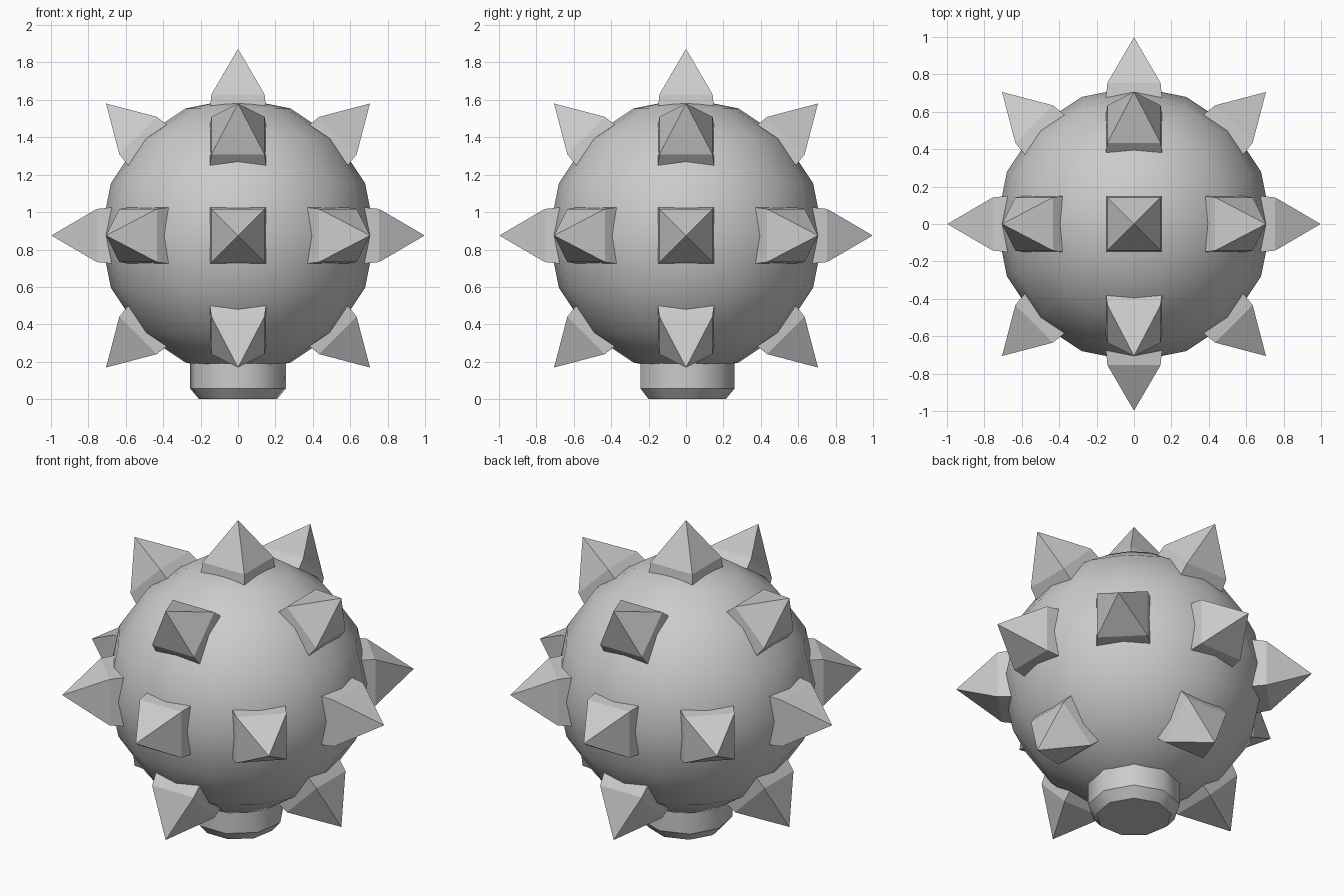
import bpy, bmesh
from math import pi, sin, cos
from mathutils import Vector, Matrix

if "Cube" in bpy.data.objects:
    bpy.data.objects.remove(bpy.data.objects["Cube"])

CENTRE = Vector((0, 0, 0.875))


def make_object(name, bm):
    bmesh.ops.recalc_face_normals(bm, faces=bm.faces)
    mesh = bpy.data.meshes.new(name)
    bm.to_mesh(mesh)
    bm.free()
    ob = bpy.data.objects.new(name, mesh)
    bpy.context.collection.objects.link(ob)
    return ob


def loft(bm, rings):
    """Bridge equal-length rings of points, return the vertex rings."""
    vs = [[bm.verts.new(p) for p in ring] for ring in rings]
    for a, b in zip(vs, vs[1:]):
        n = len(a)
        for i in range(n):
            bm.faces.new((a[i], a[(i + 1) % n], b[(i + 1) % n], b[i]))
    return vs


# Round body
bm = bmesh.new()
bmesh.ops.create_uvsphere(bm, u_segments=16, v_segments=8, radius=0.735,
                          matrix=Matrix.Translation(CENTRE))
for f in bm.faces:
    f.smooth = True
make_object("ball_body", bm)


# Square stud with a pyramid point, along a rotated z axis
def spike(name, rotation):
    bm = bmesh.new()
    corners = ((-1, -1), (1, -1), (1, 1), (-1, 1))
    rings = [[(x * h, y * h, z) for x, y in corners]
             for h, z in ((0.157, 0.61), (0.142, 0.755))]
    base, top = loft(bm, rings)
    bm.faces.new(base[::-1])
    tip = bm.verts.new((0, 0, 0.998))
    for i in range(4):
        bm.faces.new((top[i], top[(i + 1) % 4], tip))
    bm.transform(Matrix.Translation(CENTRE) @ rotation)
    make_object(name, bm)


# Top spike, axis and diagonal spikes around the middle, tilted ones above and below
spike("top_spike", Matrix.Identity(4))
for k in range(8):
    turn = Matrix.Rotation(k * pi / 4, 4, 'Z')
    spike(f"middle_spike_{k}", turn @ Matrix.Rotation(pi / 2, 4, 'Y'))
    if k % 2 == 0:
        spike(f"upper_spike_{k}", turn @ Matrix.Rotation(pi / 4, 4, 'Y'))
        spike(f"lower_spike_{k}", turn @ Matrix.Rotation(3 * pi / 4, 4, 'Y'))

# Short chamfered collar under the body
bm = bmesh.new()
N = 9
rings = [[(r * sin(2 * pi * i / N), r * cos(2 * pi * i / N), z) for i in range(N)]
         for r, z in ((0.212, 0), (0.26, 0.057), (0.26, 0.3))]
vs = loft(bm, rings)
for f in bm.faces:
    f.smooth = True
bm.faces.new(vs[0][::-1])
bm.faces.new(vs[-1])
for e in bm.edges:
    e.smooth = abs(e.verts[0].co.z - e.verts[1].co.z) > 0.01
make_object("base_collar", bm)
